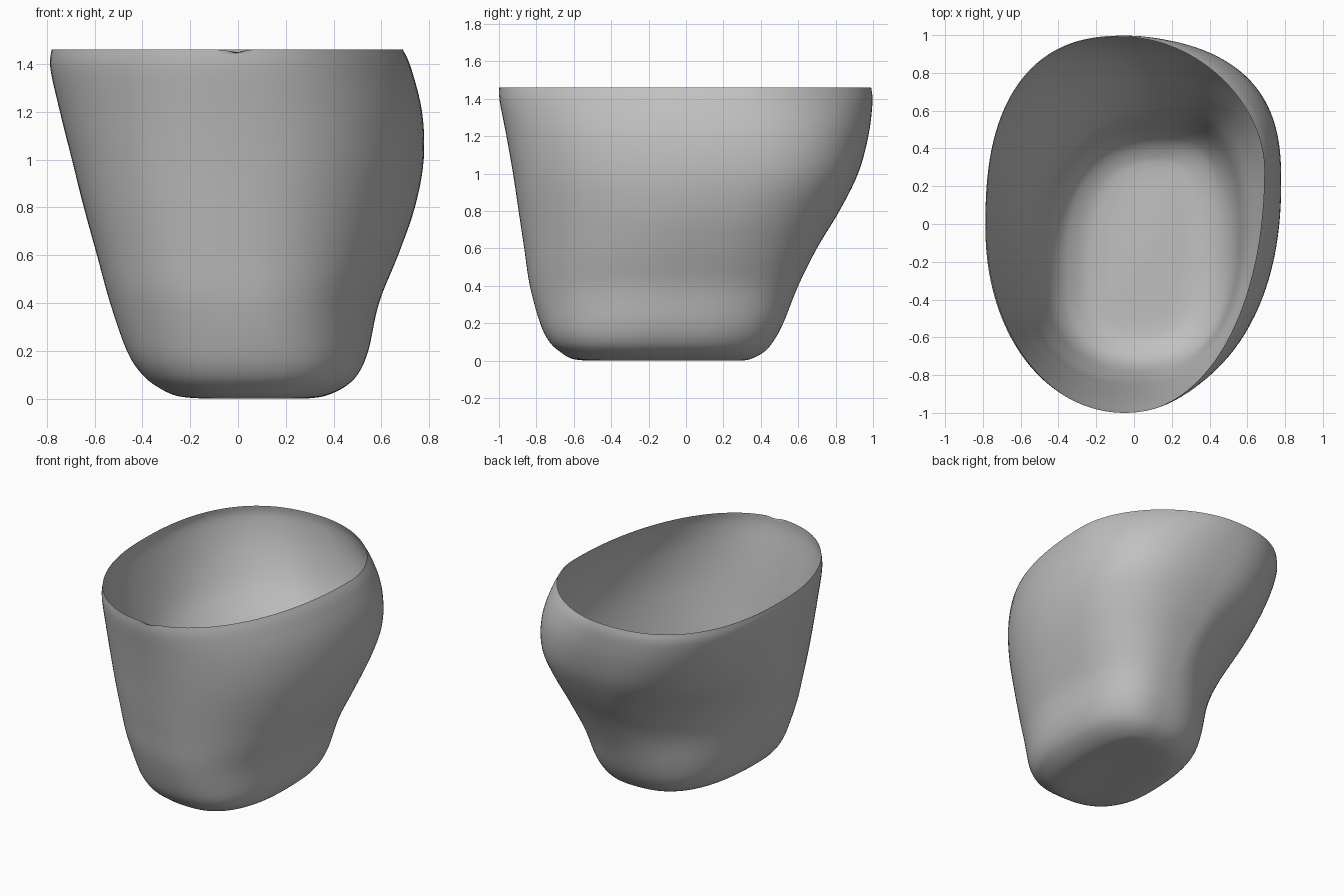
import bpy, bmesh, math
from mathutils import Vector

cube = bpy.data.objects.get("Cube")
if cube:
    bpy.data.objects.remove(cube, do_unlink=True)

SEGMENTS = 128
STEPS = 5

# Extents of the shell at each level: z, x min, x max, y min, y max
LEVELS = [
    (0.0, -.14, .28, -.53, .3),
    (.01, -.25, .36, -.61, .35),
    (.045, -.33, .44, -.67, .415),
    (.1, -.4, .5, -.73, .465),
    (.2, -.465, .545, -.78, .52),
    (.4, -.535, .59, -.835, .6),
    (.6, -.59, .67, -.865, .7),
    (.8, -.645, .74, -.895, .82),
    (1.0, -.695, .777, -.925, .92),
    (1.2, -.745, .77, -.96, .975),
    (1.38, -.785, .725, -.995, .997),
    (1.46, -.78, .69, -1.0, .99),
]

# Section character at even heights: x of front, x of back, y of left wall,
# y of right wall, roundness of the four corners (from the front by way of +x)
SPACING = .25
SHAPES = [
    (.05, .15, -.1, -.3, 2.6, 2.7, 2.7, 2.4),
    (.05, .14, -.08, -.28, 2.2, 2.8, 2.2, 2.3),
    (.03, .12, 0, -.22, 2.15, 2.75, 1.75, 2.4),
    (.02, .07, .1, -.15, 2.1, 2.65, 1.7, 2.4),
    (0, .02, .2, -.1, 2.15, 2.65, 2.15, 2.3),
    (-.03, -.02, .25, -.05, 2.15, 2.35, 2.45, 2.15),
    (-.05, -.05, .3, 0, 2.1, 1.8, 2.5, 2.05),
]


def blend(rows, position):
    """Smooth curve through the rows, read at a fractional row number."""
    i = min(len(rows) - 2, max(0, int(position)))
    t = position - i
    quad = [rows[min(len(rows) - 1, max(0, k))] for k in range(i - 1, i + 3)]
    return [b + t / 2 * (c - a + t * (2 * a - 5 * b + 4 * c - d + t * (3 * (b - c) + d - a)))
            for a, b, c, d in zip(*quad)]


def section(level):
    """Closed outline made of four superellipse quarters."""
    z, x0, x1, y0, y1 = level
    xf, xb, yl, yr, *powers = blend(SHAPES, z / SPACING)
    corners = [(xf, yl, x1, y0), (xb, yl, x1, y1), (xb, yr, x0, y1), (xf, yr, x0, y0)]
    quarter = SEGMENTS // 4
    points = []
    for q, ((cx, cy, ex, ey), power) in enumerate(zip(corners, powers)):
        for i in range(quarter):
            angle = i / quarter * math.pi / 2
            if q % 2 == 0:
                angle = math.pi / 2 - angle
            c, s = math.cos(angle), math.sin(angle)
            r = (c ** power + s ** power) ** (-1 / power)
            points.append(Vector((cx + (ex - cx) * c * r, cy + (ey - cy) * s * r, z)))
    return points


# Rings from the floor up to the rim
rings = [section(blend(LEVELS, i / STEPS)) for i in range((len(LEVELS) - 1) * STEPS + 1)]

# Small notch at the front of the rim
for p in rings[-1]:
    if p.y < 0:
        p.z -= max(0, .015 * (1 - abs(p.x + .01) / .05))

# Slightly dished floor inside the lowest ring
base = rings[0]
middle = sum(base, Vector()) / len(base)
floor = [[p.lerp(middle, 1 - f) + Vector((0, 0, .01 * (1 - f))) for p in base]
         for f in (.2, .4, .6, .8)]
rings = floor + rings

bm = bmesh.new()
loops = [[bm.verts.new(p) for p in ring] for ring in rings]
for lower, upper in zip(loops, loops[1:]):
    for i in range(SEGMENTS):
        j = (i + 1) % SEGMENTS
        bm.faces.new((lower[i], lower[j], upper[j], upper[i]))
hub = bm.verts.new(middle + Vector((0, 0, .01)))
for i in range(SEGMENTS):
    bm.faces.new((hub, loops[0][(i + 1) % SEGMENTS], loops[0][i]))
for face in bm.faces:
    face.smooth = True

mesh = bpy.data.meshes.new("socket_shell")
bm.to_mesh(mesh)
bm.free()
shell = bpy.data.objects.new("socket_shell", mesh)
bpy.context.collection.objects.link(shell)

# Plain grey finish
grey = bpy.data.materials.new("plain_grey")
grey.use_nodes = True
colour = (.53, .53, .53, 1)
grey.diffuse_color = colour
grey.node_tree.nodes["Principled BSDF"].inputs["Base Color"].default_value = colour
mesh.materials.append(grey)
